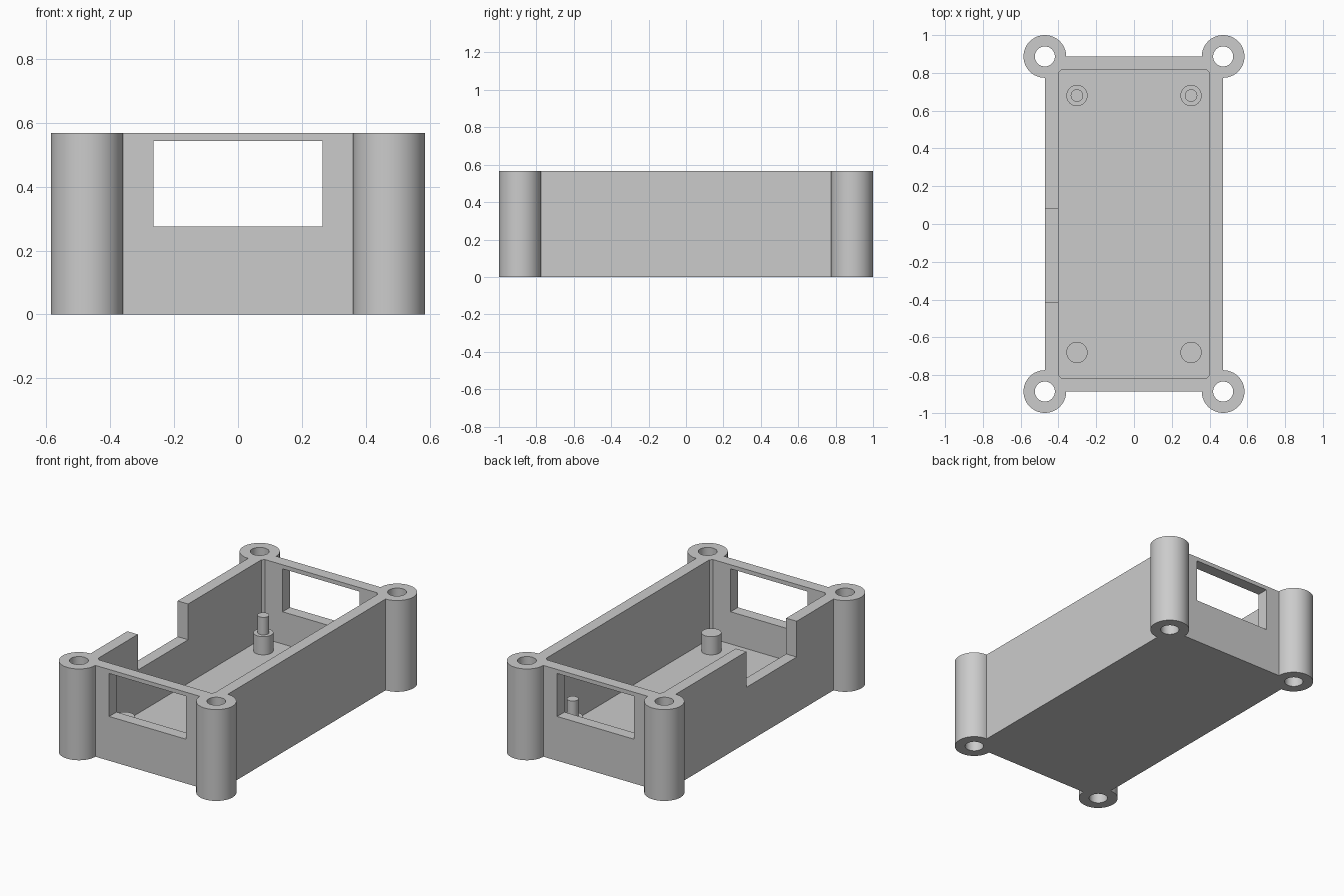
import bpy

cube = bpy.data.objects.get("Cube")
if cube:
    bpy.data.objects.remove(cube, do_unlink=True)

# Main dimensions
HX, HY, H = 0.472, 0.887, 0.567      # outer half width, half length, height
WALL, FLOOR = 0.072, 0.075
POST_R, HOLE_R = 0.113, 0.053

grey = bpy.data.materials.new("plain grey")
grey.use_nodes = True
COLOUR = (0.6, 0.6, 0.6, 1)
grey.diffuse_color = COLOUR
grey.node_tree.nodes["Principled BSDF"].inputs["Base Color"].default_value = COLOUR


def finish(name):
    ob = bpy.context.object
    ob.name = name
    ob.data.materials.append(grey)
    return ob


def box(name, x, y, z):
    """Box from (min, max) ranges on each axis."""
    ranges = (x, y, z)
    bpy.ops.mesh.primitive_cube_add(size=1, location=[sum(r) / 2 for r in ranges])
    ob = finish(name)
    ob.scale = [r[1] - r[0] for r in ranges]
    bpy.ops.object.transform_apply(location=True, rotation=False, scale=True)
    return ob


def cylinder(name, x, y, radius, z0, z1, sides=64):
    bpy.ops.mesh.primitive_cylinder_add(vertices=sides, radius=radius, depth=z1 - z0,
                                        location=(x, y, (z0 + z1) / 2))
    ob = finish(name)
    bpy.ops.object.transform_apply(location=True, rotation=False, scale=False)
    return ob


def combine(target, tool, operation):
    """Apply a boolean and remove the tool."""
    mod = target.modifiers.new(operation, 'BOOLEAN')
    mod.operation, mod.solver, mod.object = operation, 'EXACT', tool
    bpy.context.view_layer.objects.active = target
    bpy.ops.object.modifier_apply(modifier=mod.name)
    bpy.data.objects.remove(tool, do_unlink=True)


def smooth(ob):
    bpy.ops.object.select_all(action='DESELECT')
    ob.select_set(True)
    bpy.context.view_layer.objects.active = ob
    bpy.ops.object.shade_smooth_by_angle(angle=0.5)


corners = [(sx, sy) for sx in (-1, 1) for sy in (-1, 1)]

# Open tray
case = box("case", (-HX, HX), (-HY, HY), (0, H))
ix, iy = HX - WALL, HY - WALL
combine(case, box("cavity", (-ix, ix), (-iy, iy), (FLOOR, 1)), 'DIFFERENCE')

# Corner screw posts, bored right through
for sx, sy in corners:
    combine(case, cylinder("post", sx * HX, sy * HY, POST_R, 0, H), 'UNION')
for sx, sy in corners:
    combine(case, cylinder("bore", sx * HX, sy * HY, HOLE_R, -0.1, 1), 'DIFFERENCE')

# Windows through both end walls
combine(case, box("windows", (-0.264, 0.264), (-1.2, 1.2), (0.275, 0.542)), 'DIFFERENCE')

# Open notch in the right side wall
combine(case, box("notch", (-0.6, -0.3), (-0.412, 0.082), (0.345, 1)), 'DIFFERENCE')
smooth(case)

# Standoffs on the floor, with locating pins on the back pair
for sx, sy in corners:
    side = ("left" if sx > 0 else "right") + ("_back" if sy > 0 else "_front")
    x, y = sx * 0.302, sy * 0.68
    smooth(cylinder("standoff_" + side, x, y, 0.056, FLOOR - 0.01, 0.188, 48))
    if sy > 0:
        smooth(cylinder("pin_" + side, x, y, 0.033, 0.18, 0.297, 48))
